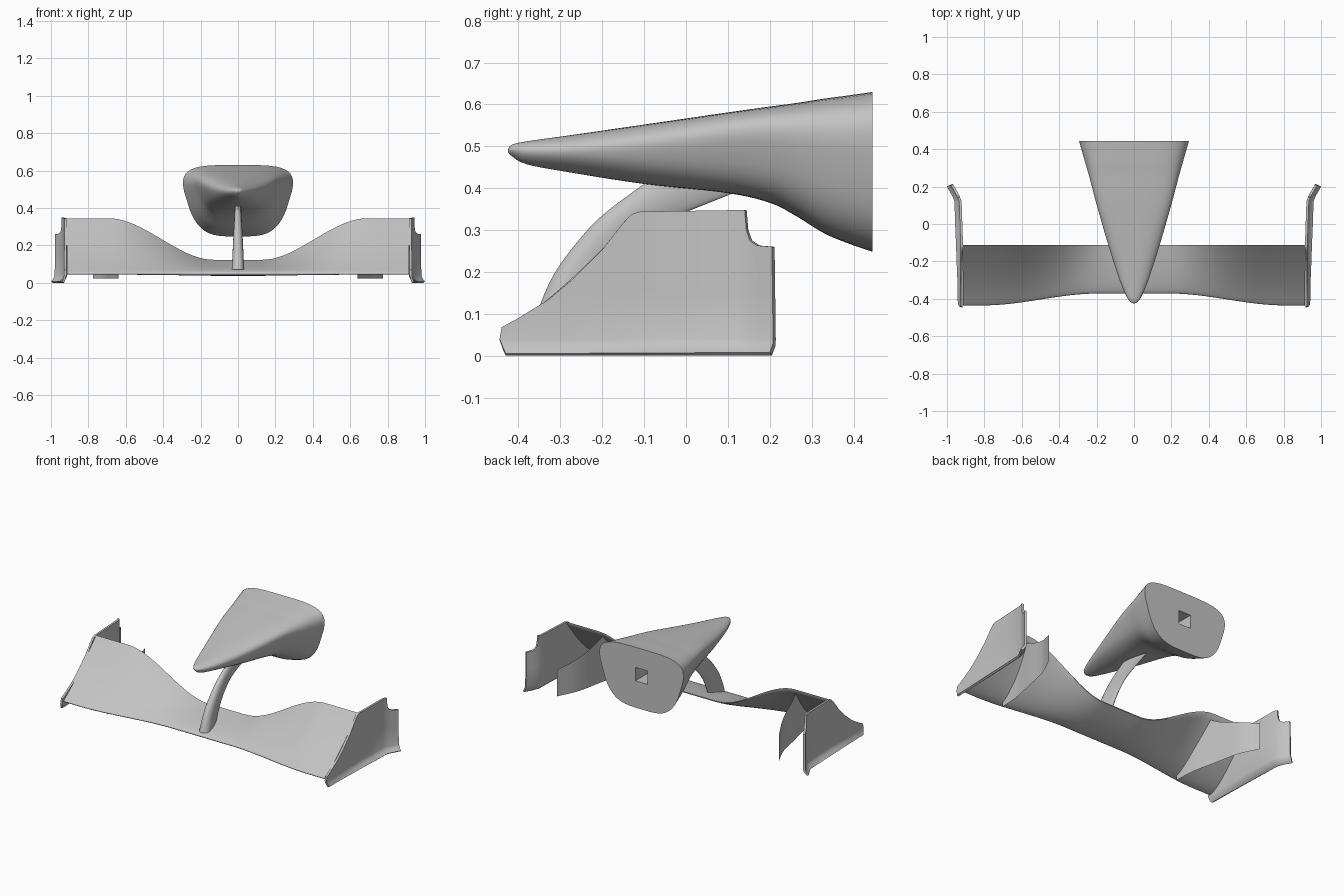
import bpy, bmesh, math
from mathutils import Vector

cube = bpy.data.objects.get("Cube")
if cube:
    bpy.data.objects.remove(cube, do_unlink=True)

GREY = (0.55, 0.55, 0.55, 1)
grey = bpy.data.materials.new("plain grey")
grey.use_nodes = True
grey.diffuse_color = GREY
grey.node_tree.nodes["Principled BSDF"].inputs["Base Color"].default_value = GREY


def smooth(u):
    u = max(0, min(1, u))
    return u * u * (3 - 2 * u)


def spline(pts, n):
    """Catmull-Rom samples through a list of tuples."""
    p = [Vector(q) for q in pts]
    p = [p[0] * 2 - p[1]] + p + [p[-1] * 2 - p[-2]]
    out = []
    for i in range(1, len(p) - 2):
        a, b, c, d = p[i - 1:i + 3]
        for k in range(n):
            t = k / n
            out.append(0.5 * (b * 2 + (c - a) * t + (a * 2 - b * 5 + c * 4 - d) * t**2
                              + (b * 3 - a - c * 3 + d) * t**3))
    return out + [p[-2]]


def finish(name, bm, mirror=False, angle=35):
    bmesh.ops.recalc_face_normals(bm, faces=bm.faces[:])
    me = bpy.data.meshes.new(name)
    bm.to_mesh(me)
    bm.free()
    me.materials.append(grey)
    ob = bpy.data.objects.new(name, me)
    bpy.context.collection.objects.link(ob)
    for o in bpy.context.selected_objects:
        o.select_set(False)
    ob.select_set(True)
    bpy.context.view_layer.objects.active = ob
    bpy.ops.object.shade_smooth_by_angle(angle=math.radians(angle))
    if mirror:
        ob.modifiers.new("Mirror", 'MIRROR')
    return ob


def loft(loops, closed=True):
    """Skin a row of point loops, capping the ends when closed."""
    bm = bmesh.new()
    rows = [[bm.verts.new(p) for p in loop] for loop in loops]
    n = len(rows[0])
    for a, b in zip(rows, rows[1:]):
        for i in range(n if closed else n - 1):
            j = (i + 1) % n
            bm.faces.new((a[i], a[j], b[j], b[i]))
    if closed:
        bm.faces.new(rows[0])
        bm.faces.new(rows[-1])
    return bm


# Nose: y, half width, top height, bottom height
stations = [(-.425, .004, .494, .486), (-.415, .022, .504, .476), (-.38, .046, .512, .457),
            (-.28, .088, .526, .438), (-.1, .145, .552, .41), (.1, .2, .581, .388),
            (.2, .226, .595, .365), (.26, .242, .603, .335), (.33, .262, .614, .292),
            (.39, .279, .622, .267), (.445, .295, .63, .248)]


def nose_loop(y, w, top, low):
    p = 1 - 0.5 * smooth((y + .425) / .6)
    loop = []
    for k in range(48):
        a = 2 * math.pi * (k + .5) / 48
        c, s = math.cos(a), math.sin(a)
        v = math.copysign(abs(s)**p, s)
        x = math.copysign(abs(c)**p, c) * w * (.93 + .2 * v - .06 * v * v)
        loop.append((x, y, (top + low) / 2 + v * (top - low) / 2))
    return loop


nose = finish("nose", loft([nose_loop(*s) for s in spline(stations, 5)]))

# Square pocket in the back of the nose
bpy.ops.mesh.primitive_cube_add(size=1, location=(0, .42, .46))
cutter = bpy.context.object
cutter.name = "pocket_cutter"
cutter.scale = (.085, .2, .085)
cutter.hide_render = True
cutter.data.materials.append(grey)
cut = nose.modifiers.new("Pocket", 'BOOLEAN')
cut.operation = 'DIFFERENCE'
cut.object = cutter
bpy.context.view_layer.objects.active = nose
bpy.ops.object.modifier_apply(modifier=cut.name)
bpy.data.objects.remove(cutter, do_unlink=True)


# Main wing: cambered section, rising towards the tips
TRAIL = -.112


def lead(x):
    return -.372 - .063 * smooth((abs(x) - .2) / .6)


def camber(x, t):
    rise = .07 + .222 * smooth((abs(x) - .13) / .56)
    return .05 + rise * t**1.35


def wing_loop(x):
    up, down = [], []
    for k in range(21):
        t = (k / 20)**2 if k < 8 else .16 + .84 * (k - 8) / 12
        y = lead(x) + (TRAIL - lead(x)) * t
        h = .052 * math.sqrt(t) * (1 - t) + .003 * t
        up.append((x, y, camber(x, t) + h))
        down.append((x, y, camber(x, t) - h))
    return up + down[:0:-1]


finish("main_wing", loft([wing_loop(-.915 + 1.83 * i / 60) for i in range(61)]), angle=50)

# Curved pylon between wing and nose
front_edge = [(-.365, .07), (-.345, .13), (-.315, .195), (-.265, .265), (-.2, .335),
              (-.1, .41), (-.06, .435)]
back_edge = [(-.23, .07), (-.205, .13), (-.17, .2), (-.12, .265), (-.05, .32),
             (.1, .383), (.16, .41)]
edges = list(zip(spline(front_edge, 4), spline(back_edge, 4)))
loops = []
for i, (a, b) in enumerate(edges):
    half = .036 - .021 * i / (len(edges) - 1)
    loop = []
    for k in range(24):
        ang = 2 * math.pi * k / 24
        t = (1 - math.cos(ang)) / 2
        q = a.lerp(b, t)
        loop.append((half * math.sin(ang) * (1.25 - .75 * t), q.x, q.y))
    loops.append(loop)
finish("pylon", loft(loops))

# Endplates: side profile, bent outwards at the back and flared at the foot
profile = [(-.43, .005), (-.437, .02), (-.445, .04), (-.44, .068), (-.4, .09), (-.33, .133),
           (-.27, .183), (-.2, .253), (-.15, .317), (-.13, .338), (-.11, .344), (.14, .348),
           (.144, .3), (.152, .275), (.17, .263), (.205, .26), (.208, .03), (.2, .008)]
plan = [(-.45, .916), (-.11, .912), (.12, .92), (.15, .932), (.22, .972)]


def plate_x(y, z):
    for (y0, x0), (y1, x1) in zip(plan, plan[1:]):
        if y <= y1:
            x = x0 + (x1 - x0) * (y - y0) / (y1 - y0)
            break
    foot = .014 + .021 * smooth((y + .43) / .4)
    return x + foot * max(0, 1 - z / .04)**1.6


bm = bmesh.new()
bm.faces.new([bm.verts.new((0, y, z)) for y, z in profile])
slices = [((0, y, 0), (0, 1, 0)) for y in (-.3, -.2, -.11, 0, .12, .15, .18)]
slices += [((0, 0, z), (0, 0, 1)) for z in (.012, .02, .03, .04, .15)]
for co, no in slices:
    bmesh.ops.bisect_plane(bm, geom=bm.verts[:] + bm.edges[:] + bm.faces[:],
                           plane_co=co, plane_no=no)
for v in bm.verts:
    v.co.x = plate_x(v.co.y, v.co.z)
bmesh.ops.recalc_face_normals(bm, faces=bm.faces[:])
bmesh.ops.solidify(bm, geom=bm.faces[:], thickness=.013)
reach = max(v.co.x for v in bm.verts)
for v in bm.verts:
    v.co.x += 1 - reach
    v.co.z = max(v.co.z, 0)
finish("endplates", bm, mirror=True, angle=40)

# Curved vanes below the wing, sweeping outwards behind it
columns = []
for x, y in spline([(.64, -.39), (.65, -.25), (.68, -.11), (.715, .05), (.775, .18)], 6):
    if y < TRAIL:
        top = camber(x, max(0, (y - lead(x)) / (TRAIL - lead(x))))
    else:
        top = .3 - .11 * ((y - TRAIL) / (.18 - TRAIL))**.8
    columns.append([(x, y, .022 + (top - .022) * k / 4) for k in range(5)])
bm = loft(columns, closed=False)
bmesh.ops.solidify(bm, geom=bm.faces[:], thickness=.011)
finish("vanes", bm, mirror=True)
